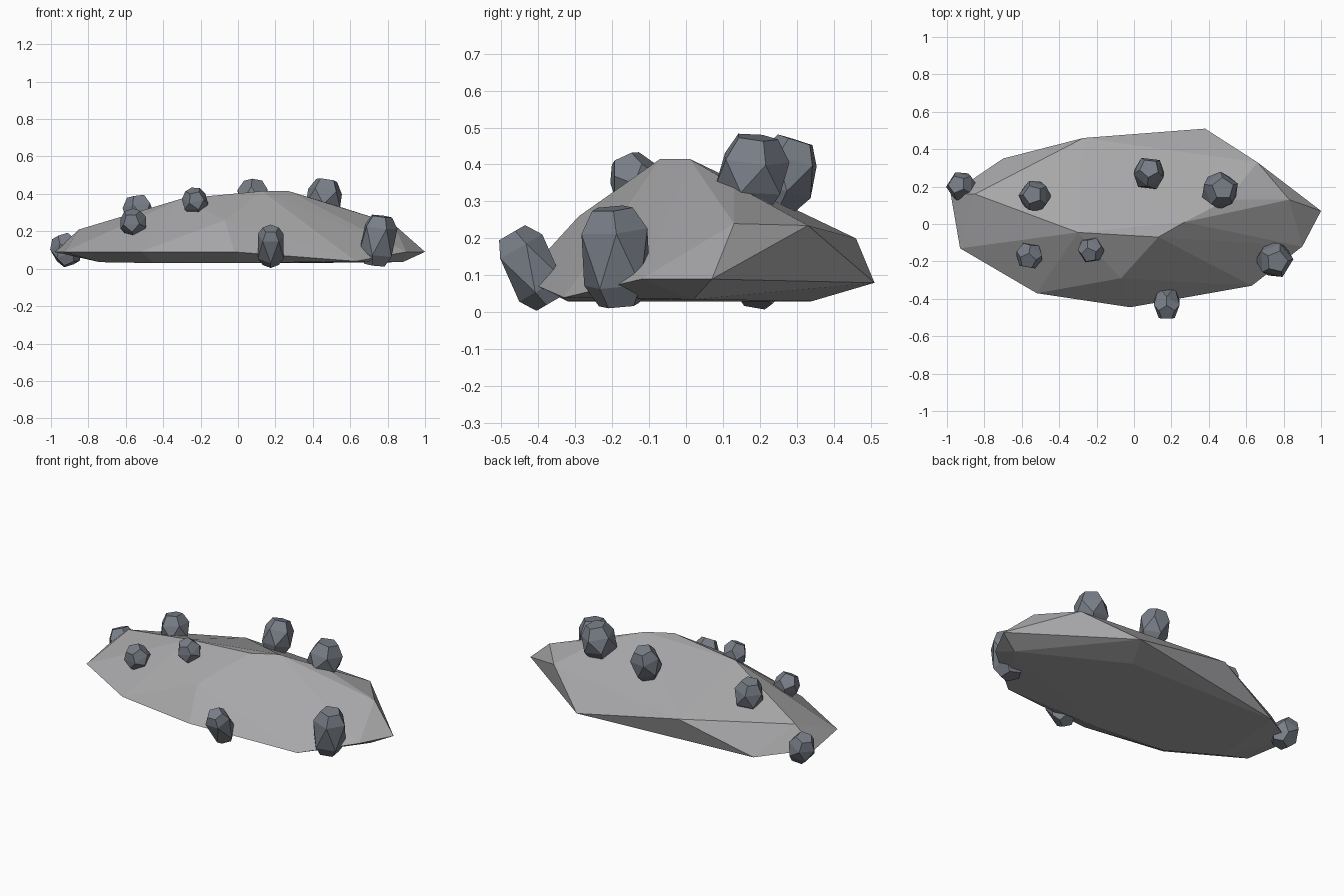
import bpy, bmesh, math
from mathutils import Vector

if "Cube" in bpy.data.objects:
    bpy.data.objects.remove(bpy.data.objects["Cube"])


def material(name, rgb):
    m = bpy.data.materials.new(name)
    m.diffuse_color = (*rgb, 1)
    m.use_nodes = True
    m.node_tree.nodes["Principled BSDF"].inputs["Base Color"].default_value = m.diffuse_color
    return m


body_grey = material("pale_grey", (0.39, 0.39, 0.40))
knob_grey = material("slate_grey", (0.19, 0.21, 0.245))


def hull(name, points, mat):
    """Flat-faced solid wrapped around a few corner points."""
    bm = bmesh.new()
    for p in points:
        bm.verts.new(p)
    bmesh.ops.convex_hull(bm, input=bm.verts[:])
    loose = [v for v in bm.verts if not v.link_faces]
    bmesh.ops.delete(bm, geom=loose, context='VERTS')
    bmesh.ops.dissolve_limit(bm, angle_limit=math.radians(1),
                             verts=bm.verts[:], edges=bm.edges[:])
    bmesh.ops.recalc_face_normals(bm, faces=bm.faces[:])
    mesh = bpy.data.meshes.new(name)
    bm.to_mesh(mesh)
    bm.free()
    mesh.materials.append(mat)
    obj = bpy.data.objects.new(name, mesh)
    bpy.context.collection.objects.link(obj)
    return obj


# Mound: widest rim, raised crown and flat underside
rim = [(-0.98, 0.16, 0.09), (-0.93, -0.13, 0.09), (-0.52, -0.37, 0.09),
       (-0.02, -0.445, 0.09), (0.63, -0.33, 0.04), (0.90, -0.12, 0.09),
       (1.00, 0.07, 0.09), (0.38, 0.51, 0.08), (-0.27, 0.46, 0.20),
       (-0.70, 0.35, 0.04)]
crown = [(-0.85, 0.16, 0.21), (-0.30, -0.045, 0.375), (0.13, -0.07, 0.415),
         (0.27, 0.01, 0.415), (0.50, 0.13, 0.345), (0.83, 0.13, 0.24),
         (0.66, 0.33, 0.235), (-0.07, -0.29, 0.26)]
underside = [(-0.74, -0.12, 0.035), (-0.45, -0.28, 0.03), (0.0, -0.32, 0.03),
             (0.88, 0.02, 0.035), (0.30, 0.34, 0.03), (-0.27, 0.35, 0.035)]
hull("mound", rim + crown + underside, body_grey)


def knob(name, centre, axis, radius, half_length, turn):
    """Stretched twelve-sided stone, one pentagon facing along its axis."""
    rings = [(0.607, 0.795, 0), (0.982, 0.188, 0),
             (0.982, -0.188, 36), (0.607, -0.795, 36)]
    extra = half_length - 0.795 * radius
    pts = []
    rot = Vector(axis).to_track_quat('Z', 'Y')
    for r, h, offset in rings:
        z = h * radius + math.copysign(extra, h)
        for i in range(5):
            a = math.radians(72 * i + offset + turn)
            local = Vector((r * radius * math.cos(a), r * radius * math.sin(a), z))
            pts.append(Vector(centre) + rot @ local)
    hull(name, pts, knob_grey)


# Knobs scattered over the mound
knobs = [
    ((-0.92, 0.20, 0.10), (-0.35, 0.15, 0.92), 0.080, 0.080, 80),
    ((-0.53, 0.15, 0.30), (-0.15, 0.08, 0.98), 0.084, 0.088, 10),
    ((-0.56, -0.17, 0.245), (-0.12, -0.42, 0.90), 0.074, 0.064, 25),
    ((-0.23, -0.14, 0.36), (-0.15, -0.40, 0.90), 0.070, 0.064, 50),
    ((0.08, 0.27, 0.375), (0.02, 0.30, 0.95), 0.086, 0.095, 15),
    ((0.46, 0.18, 0.375), (0.15, 0.10, 0.98), 0.098, 0.100, 40),
    ((0.75, -0.19, 0.15), (0.12, -0.08, 0.98), 0.096, 0.132, 20),
    ((0.175, -0.42, 0.12), (0.0, -0.50, 0.86), 0.074, 0.108, 18),
]
for n, args in enumerate(knobs, 1):
    knob(f"knob_{n}", *args)
